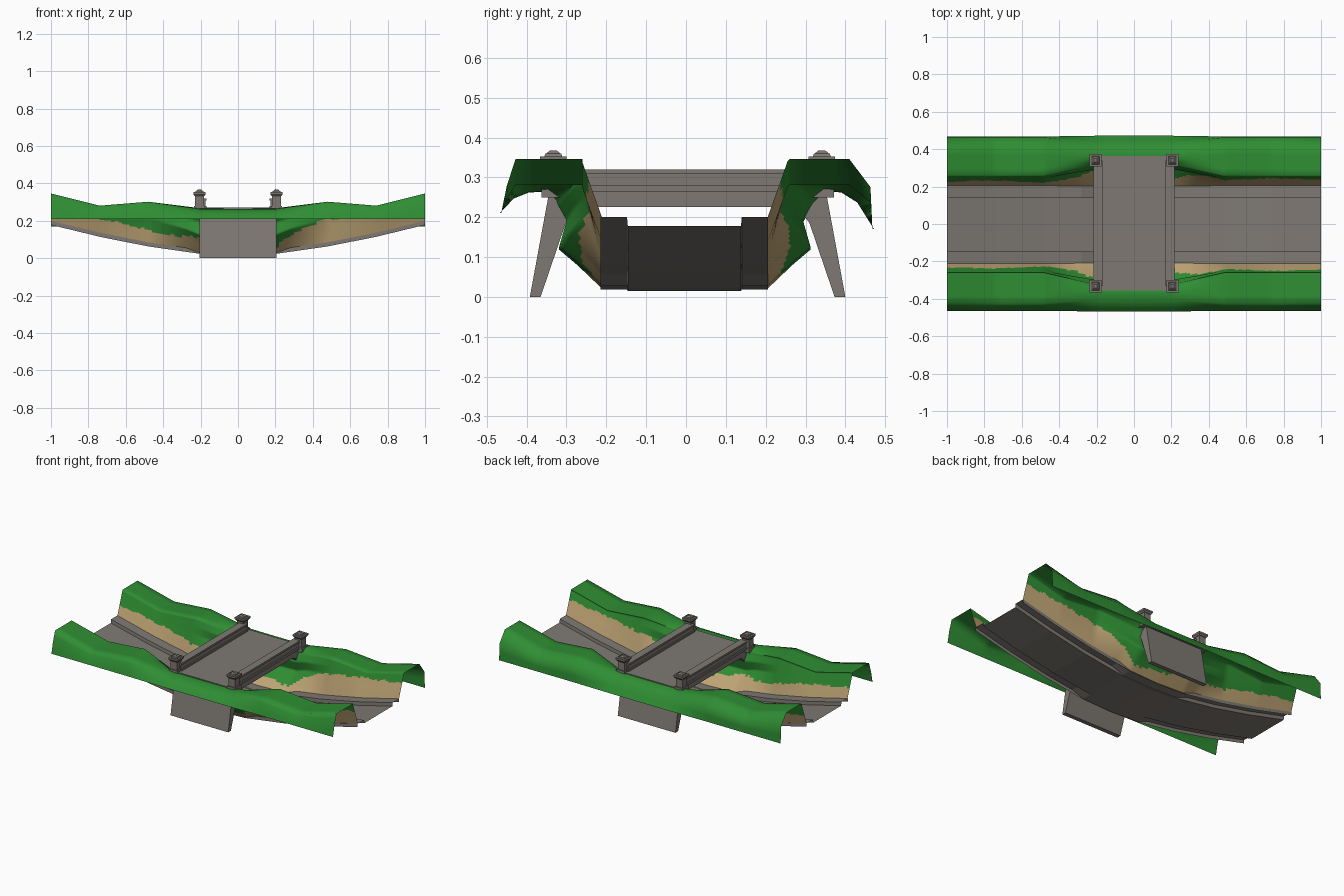
import bpy, bmesh, math, random

if "Cube" in bpy.data.objects:
    bpy.data.objects.remove(bpy.data.objects["Cube"])
random.seed(4)


def material(name, rgb):
    m = bpy.data.materials.new(name)
    m.diffuse_color = (*rgb, 1)
    m.use_nodes = True
    m.node_tree.nodes["Principled BSDF"].inputs["Base Color"].default_value = m.diffuse_color
    return m


GREY = material("stone grey", (0.21, 0.19, 0.17))
GREEN = material("grass green", (0.028, 0.27, 0.033))
TAN = material("earth tan", (0.53, 0.38, 0.18))
BY = 0.004   # bridge centre in y


def interp(x, xs, vs):
    for a, b, p, q in zip(xs, xs[1:], vs, vs[1:]):
        if x <= b:
            return p + (q - p) * max(0, (x - a) / (b - a))
    return vs[-1]


def finish(name, bm, mats, smooth=None):
    me = bpy.data.meshes.new(name)
    bm.to_mesh(me)
    bm.free()
    ob = bpy.data.objects.new(name, me)
    bpy.context.collection.objects.link(ob)
    for m in mats:
        me.materials.append(m)
    if smooth:
        bpy.ops.object.select_all(action='DESELECT')
        ob.select_set(True)
        bpy.context.view_layer.objects.active = ob
        bpy.ops.object.shade_smooth_by_angle(angle=math.radians(smooth))
    return ob


def sheet(bm, rows, flip=False):
    """Skin a list of equally long point rows."""
    vs = [[bm.verts.new(p) for p in r] for r in rows]
    for a, b in zip(vs, vs[1:]):
        for j in range(len(a) - 1):
            f = [a[j], b[j], b[j + 1], a[j + 1]]
            bm.faces.new(f[::-1] if flip else f)


def frustum(bm, c, z0, z1, w0, w1):
    """Square block about c, from half width w0 to w1."""
    q = ((-1, -1), (1, -1), (1, 1), (-1, 1))
    lo = [bm.verts.new((c[0] + a * w0, c[1] + b * w0, z0)) for a, b in q]
    hi = [bm.verts.new((c[0] + a * w1, c[1] + b * w1, z1)) for a, b in q]
    bm.faces.new(lo[::-1])
    bm.faces.new(hi)
    for i in range(4):
        k = (i + 1) % 4
        bm.faces.new((lo[i], lo[k], hi[k], hi[i]))


def extrude_x(name, profile, x0, x1):
    """Closed y-z profile swept along x."""
    bm = bmesh.new()
    a = [bm.verts.new((x0, y, z)) for y, z in profile]
    b = [bm.verts.new((x1, y, z)) for y, z in profile]
    n = len(a)
    bm.faces.new(a)
    bm.faces.new(b[::-1])
    for i in range(n):
        bm.faces.new((a[i], b[i], b[(i + 1) % n], a[(i + 1) % n]))
    bmesh.ops.recalc_face_normals(bm, faces=bm.faces)
    return finish(name, bm, [GREY])


# Dip of the road and height of the banks at each station
KX = [0, 0.2, 0.48, 0.74, 1]
def road_z(x): return interp(abs(x), KX, [0.015, 0.023, 0.063, 0.115, 0.178])
def bank_z(x): return interp(abs(x), KX, [0.263, 0.264, 0.302, 0.281, 0.346])
def open_w(x): return interp(abs(x), KX, [1, 1, 0, 0, 0])
def kerb_h(x): return interp(abs(x), [0.2, 0.28, 1], [0.004, 0.022, 0.022])


# Road with raised kerbs
bm = bmesh.new()
rows = []
for x in [-1, -0.74, -0.48, -0.28, -0.2, 0, 0.2, 0.28, 0.48, 0.74, 1]:
    z, k = road_z(x), kerb_h(x)
    rows.append([(x, y - 0.004, z + h) for y, h in
                 ((-0.21, 0), (-0.21, k), (-0.144, k), (-0.142, 0),
                  (0.142, 0), (0.144, k), (0.21, k), (0.21, 0))])
sheet(bm, rows)
finish("road", bm, [GREY])

# Banks: cut slope widens under the bridge, earth below and grass above
INNER = [(0.208, 0), (0.224, 0.31), (0.239, 0.59), (0.249, 0.79), (0.26, 1)]
UNDER = [(0.206, 0), (0.27, 0.25), (0.316, 0.41), (0.297, 0.69), (0.325, 0.9)]
EDGE_X = [-1, -0.77, -0.6, -0.35, -0.2, 0, 0.2, 0.3, 0.45, 0.7, 1]
EDGE_H = [0.072, 0.085, 0.085, 0.068, 0.08, 0.05, 0.03, 0.085, 0.135, 0.125, 0.1]


def bank(name, s, outer_end, outer_mid, foot):
    bm = bmesh.new()
    rows = []
    for i in range(101):
        x = -1 + 0.02 * i
        w, t, b = open_w(x), bank_z(x), road_z(x) + kerb_h(x)
        pts = []
        for (y0, f0), (y1, f1) in zip(INNER, UNDER):
            f = f0 + (f1 - f0) * w
            pts.append((y0 + (y1 - y0) * w, b + (t - b) * f))
        for (y0, d0), (y1, d1) in zip(outer_end, outer_mid):
            f = d0 + (d1 - d0) * w
            pts.append((y0 + (y1 - y0) * w, foot + (t - foot) * f))
        row = []
        for j, (p, q) in enumerate(zip(pts, pts[1:])):
            n = 7 if j < 4 else 2
            row += [(x, s * (p[0] + (q[0] - p[0]) * k / n) - (0.003 if j < 4 else 0),
                     p[1] + (q[1] - p[1]) * k / n) for k in range(n)]
        row.append((x, s * pts[-1][0], pts[-1][1]))
        rows.append(row)
    sheet(bm, rows, s < 0)
    jag = [random.uniform(-0.006, 0.006) for _ in range(101)]
    for f in bm.faces:
        c = f.calc_center_median()
        edge = road_z(c.x) + kerb_h(c.x) * 0.5 + interp(c.x, EDGE_X, EDGE_H)
        edge += jag[int((c.x + 1) / 0.02)]
        f.material_index = 1 if c.z < edge and abs(c.y) < 0.33 else 0
    finish(name, bm, [GREEN, TAN], 75)


bank("back_bank", 1, [(0.33, 1), (0.41, 1), (0.463, 0.6), (0.468, 0)],
     [(0.348, 1.03), (0.39, 0.99), (0.43, 0.72), (0.472, 0)], 0.17)
bank("front_bank", -1, [(0.34, 1), (0.428, 1), (0.45, 0.5), (0.464, 0)],
     [(0.348, 1.03), (0.395, 0.98), (0.432, 0.7), (0.468, 0)], 0.21)

# Bridge deck with splayed leg walls
half = [(0.36, 0.27), (0.36, 0.25), (0.35, 0.25), (0.396, 0), (0.369, 0),
        (0.306, 0.185), (0.285, 0.213), (0.255, 0.226)]
extrude_x("bridge_deck_and_legs",
          [(y + BY, z) for y, z in half] + [(BY - y, z) for y, z in half[::-1]],
          -0.205, 0.205)

# Parapets with a coping, and corner posts
for s, side in ((-1, "left"), (1, "right")):
    for part, w, z0, z1 in (("plinth", 0.024, 0.265, 0.28), ("wall", 0.017, 0.28, 0.308),
                            ("coping", 0.024, 0.308, 0.32)):
        extrude_x(f"{side}_parapet_{part}",
                  [(BY - 0.335, z0), (BY + 0.335, z0), (BY + 0.335, z1), (BY - 0.335, z1)],
                  s * 0.192 - w, s * 0.192 + w)
    for t, end in ((-1, "front"), (1, "back")):
        c = (s * 0.206, BY + t * 0.337)
        bm = bmesh.new()
        for z0, z1, w0, w1 in ((0.25, 0.28, 0.03, 0.03), (0.28, 0.332, 0.023, 0.023),
                               (0.332, 0.342, 0.026, 0.033), (0.342, 0.353, 0.033, 0.033),
                               (0.353, 0.36, 0.022, 0.02), (0.36, 0.367, 0.018, 0.009)):
            frustum(bm, c, z0, z1, w0, w1)
        finish(f"{side}_{end}_post", bm, [GREY])
